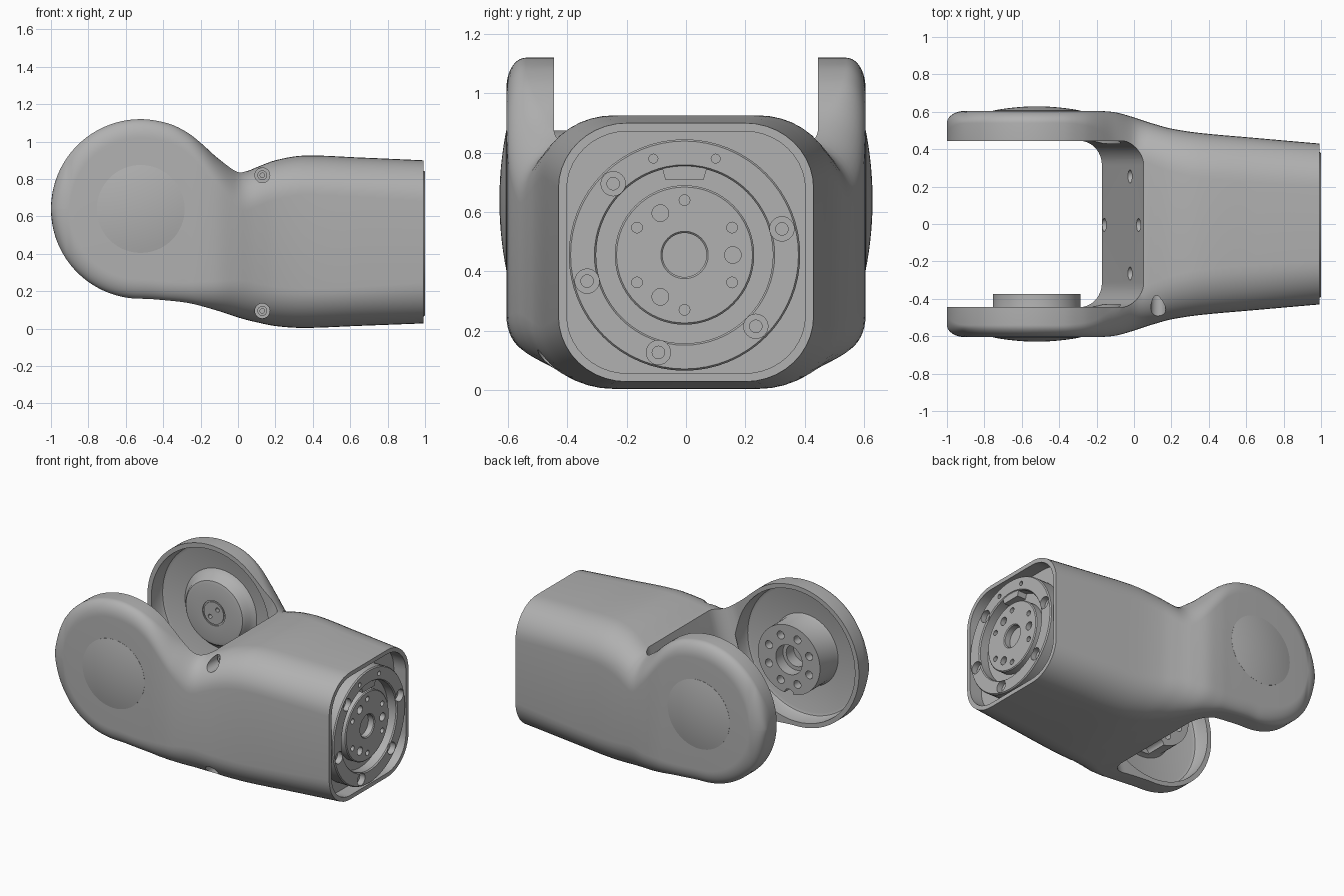
import bpy, bmesh, math
from mathutils import Vector

cube = bpy.data.objects.get("Cube")
if cube:
    bpy.data.objects.remove(cube)

grey = bpy.data.materials.new("warm_grey_metal")
grey.use_nodes = True
COLOR = (0.44, 0.44, 0.44, 1)
grey.diffuse_color = COLOR
grey.node_tree.nodes["Principled BSDF"].inputs["Base Color"].default_value = COLOR

JOINT = Vector((-0.52, 0, 0.64))    # pivot of the fork
FLANGE = Vector((0, -0.005, 0.455)) # centre of the output flange


def finish(bm, name):
    bmesh.ops.remove_doubles(bm, verts=bm.verts, dist=1e-5)
    bmesh.ops.recalc_face_normals(bm, faces=bm.faces)
    mesh = bpy.data.meshes.new(name)
    bm.to_mesh(mesh)
    bm.free()
    mesh.materials.append(grey)
    obj = bpy.data.objects.new(name, mesh)
    bpy.context.collection.objects.link(obj)
    return obj


def loft(bm, rings):
    """Skin a list of equally long point rings and cap both ends."""
    rows = [[bm.verts.new(p) for p in ring] for ring in rings]
    n = len(rows[0])
    for a, b in zip(rows, rows[1:]):
        for i in range(n):
            j = (i + 1) % n
            bm.faces.new((a[i], a[j], b[j], b[i]))
    bm.faces.new(rows[0])
    bm.faces.new(rows[-1])


def lathe(bm, profile, centre, axis, n=64):
    """Turn (radius, height) points about the x or y axis through centre."""
    def ring(r, h):
        r = max(r, 0.0005)
        for i in range(n):
            a = math.tau * i / n
            c, s = r * math.cos(a), r * math.sin(a)
            yield centre + (Vector((h, c, s)) if axis == "x" else Vector((c, h, s)))
    loft(bm, [list(ring(r, h)) for r, h in profile])


def turned(name, profile, centre, axis):
    bm = bmesh.new()
    lathe(bm, profile, centre, axis)
    return finish(bm, name)


def drill(bm, centre, axis, angle, dist, r, h0, h1):
    """Add one cylindrical cutter placed on a bolt circle."""
    c, s = dist * math.cos(angle), dist * math.sin(angle)
    at = centre + (Vector((0, c, s)) if axis == "x" else Vector((c, 0, s)))
    lathe(bm, [(r, h0), (r, h1)], at, axis, 24)


def cut(obj, bm):
    tool = finish(bm, "cutter")
    tool.hide_render = True
    mod = obj.modifiers.new("cut", "BOOLEAN")
    mod.operation, mod.solver, mod.object = "DIFFERENCE", "EXACT", tool
    bpy.context.view_layer.objects.active = obj
    bpy.ops.object.modifier_apply(modifier=mod.name)
    bpy.data.objects.remove(tool)


def section(x, hw, top, bot, ry, rz, inset=0.0, seg=10):
    """Rounded rectangle with elliptical corners, across the arm."""
    hw, top, bot = hw - inset, top - inset, bot + inset
    pts = []
    for k, (sy, z) in enumerate(((1, top), (-1, top), (-1, bot), (1, bot))):
        for i in range(seg + 1):
            a = math.pi / 2 * (k + i / seg)
            cz = z - rz if k < 2 else z + rz
            pts.append((x, sy * (hw - ry) + ry * math.cos(a), cz + rz * math.sin(a)))
    return pts


# Arm stations: x, half width, top, bottom, corner width, corner height
KEYS = [(-0.52, .605, 1.12, .16, .065, .1), (-0.37, .605, 1.096, .15, .065, .1),
        (-0.27, .605, 1.048, .138, .075, .11), (-0.2, .605, .994, .122, .095, .13),
        (-0.1, .597, .905, .093, .15, .16), (0, .57, .843, .06, .2, .2),
        (.05, .553, .843, .046, .21, .21), (.1, .537, .863, .034, .22, .21),
        (.2, .51, .9, .014, .23, .21), (.35, .487, .925, .004, .24, .21),
        (.65, .46, .915, .015, .24, .21), (.992, .43, .9, .028, .23, .22)]


def station(x):
    """Cubic Hermite blend between the key stations."""
    i = max(k for k in range(len(KEYS) - 1) if KEYS[k][0] <= x or k == 0)
    a, b = KEYS[i], KEYS[i + 1]
    p, q = KEYS[max(i - 1, 0)], KEYS[min(i + 2, len(KEYS) - 1)]
    d = b[0] - a[0]
    t = (x - a[0]) / d
    out = [x]
    for c in range(1, 6):
        m0 = (b[c] - p[c]) / (b[0] - p[0]) * d if i else 0
        m1 = (q[c] - a[c]) / (q[0] - a[0]) * d
        out.append((2*t**3 - 3*t*t + 1) * a[c] + (t**3 - 2*t*t + t) * m0
                   + (3*t*t - 2*t**3) * b[c] + (t**3 - t*t) * m1)
    return out


# Arm body: round fork end, then the blended sleeve
rings = []
for i in range(1, 32):
    dx = 0.48 * math.cos(math.pi / 2 * i / 32)
    h = math.sqrt(0.48**2 - dx**2)
    flat = math.sqrt(max(0, 0.38**2 - dx**2))
    edge = min(1, (0.48 - dx) / 0.1)
    hw = 0.54 + 0.065 * math.sqrt(1 - (1 - edge)**2)
    rings.append(section(JOINT.x - dx, hw, JOINT.z + h, JOINT.z - h, 0.065, 0.998 * (h - flat)))
COUNT = 72
for i in range(COUNT + 1):
    x = KEYS[0][0] + (KEYS[-1][0] - KEYS[0][0]) * i / COUNT
    rings.append(section(*station(x)))
bm = bmesh.new()
loft(bm, rings)
body = finish(bm, "arm_body")

# Slanted gap between the two fork ears
bm = bmesh.new()
levels = []
for z in (-0.2, 1.4):
    end = -0.17 + 0.306 * (z - 0.12)
    plan = [(-1.5, 0.445), (-1.5, -0.445)]
    for side in (-1, 1):
        for i in range(13):
            a = math.pi / 2 * i / 12
            a = a if side < 0 else math.pi / 2 - a
            plan.append((end - 0.13 + 0.13 * math.sin(a), side * (0.315 + 0.13 * math.cos(a))))
    levels.append([(x, y, z) for x, y in plan])
loft(bm, levels)
cut(body, bm)

# Bowls inside the ears
for side in (-1, 1):
    bm = bmesh.new()
    lathe(bm, [(r, side * h) for r, h in
               ((0, .43), (.45, .43), (.447, .53), (.437, .55), (.42, .557), (0, .557))],
          JOINT, "y")
    cut(body, bm)

# Open sleeve end
bm = bmesh.new()
end = KEYS[-1]
loft(bm, [section(x, *end[1:4], .205, .195, 0.028) for x in (0.9, 1.1)])
cut(body, bm)

# Side screw pockets, and bolt holes in the wall of the gap
bm = bmesh.new()
for z in (0.82, 0.095):
    lathe(bm, [(.04, -.7), (.04, -.35)], Vector((0.13, 0, z)), "y", 24)
cut(body, bm)
bm = bmesh.new()
for deg in (30, 90, 150, 270):
    drill(bm, FLANGE, "x", math.radians(deg), 0.3, 0.035, -0.3, 0.08)
cut(body, bm)

# Screws in the side pockets
parts = [body]
for name, z in (("upper_screw", 0.82), ("lower_screw", 0.095)):
    parts.append(turned(name, [(0, -.35), (.026, -.35), (.026, -.37), (.012, -.37),
                               (.012, -.355), (0, -.355)], Vector((0.13, 0, z)), "y"))

# Shallow domed covers on the ears
for name, side in (("front_cover", -1), ("back_cover", 1)):
    dome = [(0.235 * (1 - t), side * (0.606 + 0.023 * (1 - (1 - t)**2)))
            for t in (i / 10 for i in range(11))]
    parts.append(turned(name, [(0, side * .59), (.235, side * .59)] + dome, JOINT, "y"))

# Front joint hub with a bolt circle and a notch
hub = turned("front_joint_hub", [(0, -.57), (.25, -.57), (.235, -.54), (.235, -.373),
                                 (.1, -.373), (.1, -.45), (.075, -.45), (.075, -.53), (0, -.53)],
             JOINT, "y")
bm = bmesh.new()
for i in range(8):
    drill(bm, JOINT, "y", math.tau * (i + .5) / 8, 0.165, 0.027, -.43, -.3)
drill(bm, JOINT, "y", -math.pi / 2, 0.235, 0.035, -.52, -.3)
cut(hub, bm)
parts.append(hub)

# Back joint hub, a low soft-edged boss
boss = turned("back_joint_hub", [(0, .57), (.29, .57), (.262, .55), (.24, .53), (.228, .5),
                                 (.215, .485), (.195, .48), (.085, .48), (.085, .487),
                                 (.075, .487), (.075, .48), (0, .48)], JOINT, "y")
bm = bmesh.new()
for a in (0, math.pi):
    drill(bm, JOINT, "y", a + 0.8, 0.04, 0.014, .4, .51)
cut(boss, bm)
parts.append(boss)

# Output flange ring with counterbored bolts
ring = turned("flange_ring", [(0, .88), (.39, .88), (.39, .992), (.384, 1), (.304, 1),
                              (.298, .992), (.298, .93), (0, .93)], FLANGE, "x")
for radius, depth in ((0.041, 0.96), (0.021, 0.94)):
    bm = bmesh.new()
    for deg in (15, 135, 195, 255, 315):
        drill(bm, FLANGE, "x", math.radians(deg), 0.34, radius, depth, 1.1)
    cut(ring, bm)
bm = bmesh.new()
for y in (-.105, .105):
    lathe(bm, [(.015, .97), (.015, 1.1)], FLANGE + Vector((0, y, .325)), "x", 16)
cut(ring, bm)
parts.append(ring)

# Locating tab reaching inward from the top of the ring
bm = bmesh.new()
loft(bm, [[(x, y, z) for y, z in ((-.07, .71), (.06, .71), (.075, .765), (-.085, .765))]
          for x in (.92, .995)])
parts.append(finish(bm, "locating_tab"))

# Output disc with its hole pattern
disc = turned("output_disc", [(0, .92), (.235, .92), (.235, .979), (.229, .985), (.08, .985),
                              (.074, .979), (.074, .94), (0, .94)], FLANGE, "x")
bm = bmesh.new()
for i in range(6):
    drill(bm, FLANGE, "x", math.pi / 2 + i * math.pi / 3, 0.185, 0.018, .96, 1.1)
for i in range(3):
    drill(bm, FLANGE, "x", i * math.tau / 3, 0.163, 0.028, .95, 1.1)
cut(disc, bm)
parts.append(disc)

# Smooth shading with crisp edges
bpy.ops.object.select_all(action="DESELECT")
for obj in parts:
    obj.select_set(True)
bpy.context.view_layer.objects.active = body
bpy.ops.object.shade_smooth_by_angle(angle=math.radians(32))
